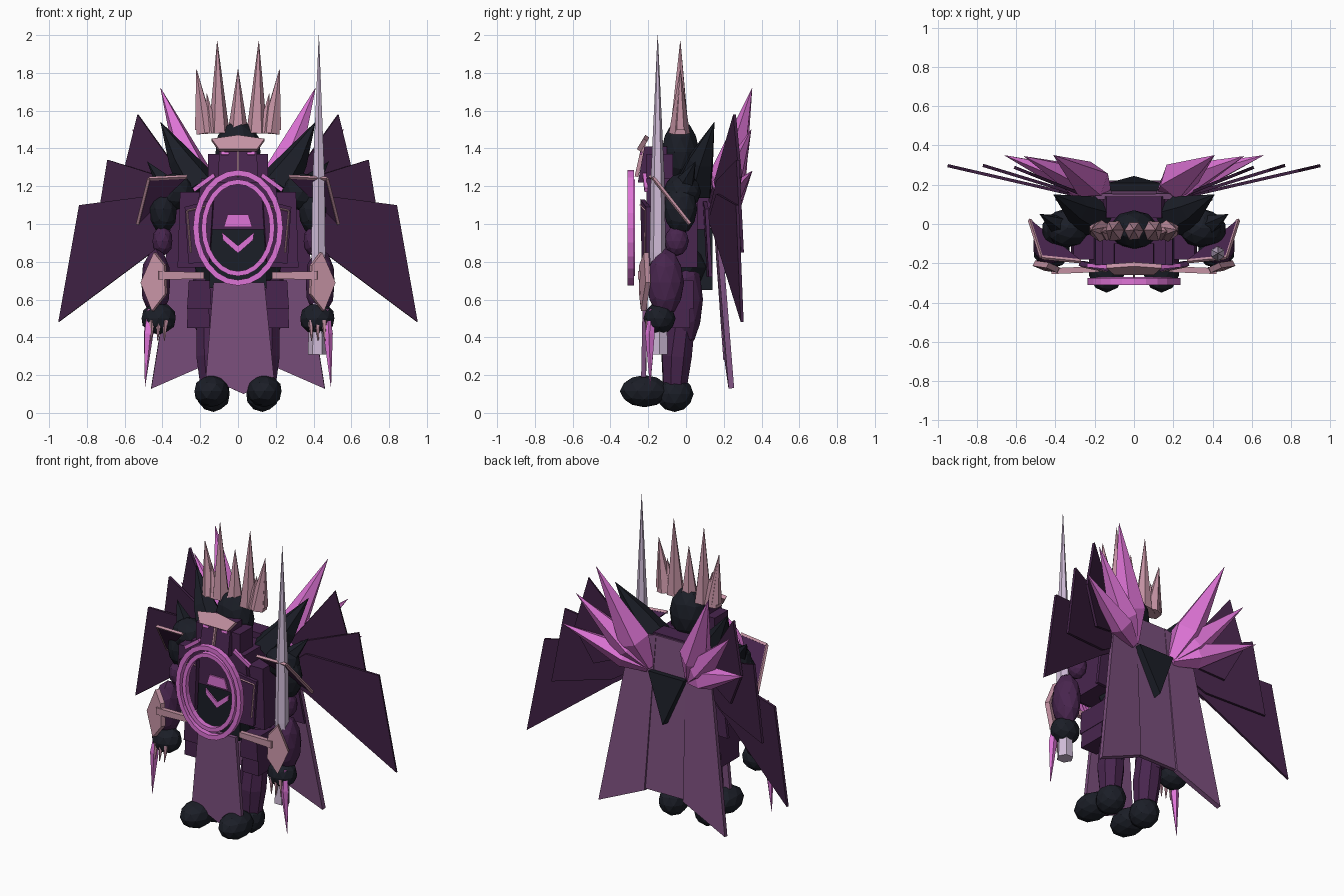
import bpy, bmesh, math
from mathutils import Vector, Matrix


def mat(name, r, g, b):
    lin = lambda c: ((c / 255 + 0.055) / 1.055) ** 2.4 if c > 10 else c / 3294
    m = bpy.data.materials.new(name)
    m.diffuse_color = (lin(r), lin(g), lin(b), 1)
    return m


BLACK = mat("blue_black", 27, 30, 39)
PURPLE = mat("dark_purple", 72, 37, 78)
WING = mat("wing_purple", 62, 32, 66)
MAUVE = mat("cloth_mauve", 123, 79, 125)
ROSE = mat("dusty_rose", 196, 146, 163)
PINK = mat("bright_magenta", 222, 116, 214)
STEEL = mat("pale_lavender", 208, 188, 216)


def finish(name, bm, m):
    bmesh.ops.recalc_face_normals(bm, faces=bm.faces)
    me = bpy.data.meshes.new(name)
    bm.to_mesh(me)
    bm.free()
    me.materials.append(m)
    ob = bpy.data.objects.new(name, me)
    bpy.context.collection.objects.link(ob)
    return ob


def ball(name, c, r, m, sub=2):
    bm = bmesh.new()
    bmesh.ops.create_icosphere(bm, subdivisions=sub, radius=1,
                               matrix=Matrix.Translation(c) @ Matrix.Diagonal((*r, 1)))
    return finish(name, bm, m)


def rod(name, rings, m, n=6):
    """Loft of polygon rings: (centre, radius); a tiny radius makes a point."""
    bm = bmesh.new()
    axis = (Vector(rings[-1][0]) - Vector(rings[0][0])).normalized()
    q = axis.to_track_quat('Z', 'Y')
    loops = []
    for c, r in rings:
        loops.append([bm.verts.new(Vector(c) + q @ Vector((r * math.cos(a), r * math.sin(a), 0)))
                      for a in (2 * math.pi * i / n for i in range(n))])
    for a, b in zip(loops, loops[1:]):
        for i in range(n):
            bm.faces.new((a[i], a[(i + 1) % n], b[(i + 1) % n], b[i]))
    bm.faces.new(loops[0])
    bm.faces.new(loops[-1])
    return finish(name, bm, m)


def plate(name, pts, t, m):
    """Flat polygon given thickness t along its normal."""
    bm = bmesh.new()
    p = [Vector(v) for v in pts]
    n = (p[1] - p[0]).cross(p[2] - p[0]).normalized() * t / 2
    a = [bm.verts.new(v - n) for v in p]
    b = [bm.verts.new(v + n) for v in p]
    bm.faces.new(a)
    bm.faces.new(b)
    for i in range(len(p)):
        j = (i + 1) % len(p)
        bm.faces.new((a[i], a[j], b[j], b[i]))
    return finish(name, bm, m)


def block(name, x, y, z, m, top=1.0, lean=0.0):
    """Box from ranges; the top can be narrowed in x and its front leaned back."""
    bm = bmesh.new()
    cx = sum(x) / 2
    for zi, k, d in ((z[0], 1, 0), (z[1], top, lean)):
        for xi in x:
            for yi, e in ((y[0], d), (y[1], 0)):
                bm.verts.new((cx + (xi - cx) * k, yi + e, zi))
    bmesh.ops.convex_hull(bm, input=bm.verts)
    return finish(name, bm, m)


def oval_ring(name, rx, rz, w, y0, y1, z, m, n=24):
    bm = bmesh.new()
    rows = []
    for i in range(n):
        a = 2 * math.pi * i / n
        rows.append([bm.verts.new((k * math.cos(a), y, z + h * math.sin(a)))
                     for k, h, y in ((rx, rz, y0), (rx - w, rz - w, y0),
                                     (rx - w, rz - w, y1), (rx, rz, y1))])
    for i in range(n):
        a, b = rows[i], rows[(i + 1) % n]
        for k in range(4):
            bm.faces.new((a[k], a[(k + 1) % 4], b[(k + 1) % 4], b[k]))
    return finish(name, bm, m)


# Torso, hips and collar
ball("hips", (0, -0.01, 0.77), (0.24, 0.14, 0.14), BLACK)
block("belly", (-0.15, 0.15), (-0.2, 0), (0.66, 0.98), BLACK, 1.1)
block("rear_waist", (-0.13, 0.13), (0, 0.14), (0.65, 0.98), BLACK)
block("chest_armor", (-0.23, 0.23), (-0.21, 0.13), (0.97, 1.24), PURPLE, 0.85)
plate("back_point", [(-0.13, 0.18, 1.05), (0.13, 0.18, 1.05), (0, 0.215, 0.74)], 0.06, BLACK)
block("back_collar", (-0.2, 0.2), (0.03, 0.14), (1.14, 1.28), PURPLE, 0.7)

# Head, mask and brow
ball("head", (0, -0.03, 1.38), (0.125, 0.1, 0.17), BLACK)
block("jaw_guard", (-0.16, 0.16), (-0.21, -0.07), (1.16, 1.37), PURPLE)
block("face_mask", (-0.105, 0.105), (-0.255, -0.1), (1.22, 1.41), PURPLE, 0.95, 0.035)
plate("nose_ridge", [(-0.006, -0.262, 1.25), (0.006, -0.262, 1.25),
                     (0.006, -0.222, 1.43), (-0.006, -0.222, 1.43)], 0.02, ROSE)
plate("brow_band", [(-0.1, -0.25, 1.39), (0.1, -0.25, 1.39), (0.14, -0.215, 1.445),
                    (0, -0.205, 1.465), (-0.14, -0.215, 1.445)], 0.025, ROSE)

# Crown
for x0, x1, top in ((-0.17, -0.22, 1.82), (-0.1, -0.11, 1.97), (0, 0, 1.82),
                    (0.1, 0.11, 1.97), (0.17, 0.22, 1.82)):
    rod("crown_spike", [((x0, -0.035, 1.48), 0.056), ((x1, -0.03, top), 0.001)], ROSE)
for s in (-1, 1):
    rod("crown_small_spike", [((s * 0.14, -0.04, 1.48), 0.045),
                              ((s * 0.165, -0.04, 1.69), 0.001)], ROSE)
    rod("crown_side_spike", [((s * 0.195, -0.03, 1.5), 0.038),
                             ((s * 0.22, -0.03, 1.82), 0.001)], ROSE)

# Chest rings and trim
oval_ring("outer_ring", 0.238, 0.306, 0.03, -0.31, -0.275, 0.98, PINK)
oval_ring("inner_ring", 0.194, 0.256, 0.026, -0.305, -0.27, 0.98, PINK)
plate("chest_gem", [(-0.075, -0.215, 0.985), (0.075, -0.215, 0.985),
                    (0.055, -0.215, 1.05), (-0.055, -0.215, 1.05)], 0.01, PINK)

# Front cloth
plate("front_cloth", [(-0.13, -0.215, 0.69), (0.14, -0.215, 0.69), (0.19, -0.225, 0.19),
                      (0.03, -0.225, 0.1), (-0.17, -0.225, 0.19)], 0.025, MAUVE)

# Back cape
plate("cape_center", [(-0.13, 0.14, 1.27), (0.13, 0.14, 1.27), (0.17, 0.21, 0.28),
                      (-0.17, 0.21, 0.28)], 0.025, MAUVE)

for s in (-1, 1):
    def P(*pts):
        return [(s * x, y, z) for x, y, z in pts]

    def R(*rings):
        return [((s * x, y, z), r) for x, y, z, r in rings]

    xr = lambda a, b: sorted((s * a, s * b))

    plate("cape_side", P((0.11, 0.14, 1.27), (0.2, 0.14, 1.25), (0.31, 0.165, 1.07),
                         (0.46, 0.24, 0.13), (0.14, 0.22, 0.27)), 0.03, MAUVE)

    # Mask eyes, collar and chest trim
    plate("eye", P((0.045, -0.236, 1.378), (0.09, -0.236, 1.384), (0.09, -0.24, 1.366),
                   (0.05, -0.24, 1.366)), 0.009, PINK)
    plate("collar_trim", P((0.23, -0.21, 1.17), (0.24, -0.21, 1.19), (0.13, -0.22, 1.27),
                           (0.12, -0.22, 1.25)), 0.02, PINK)
    plate("chest_chevron", P((0, -0.215, 0.845), (0, -0.215, 0.885), (0.06, -0.215, 0.935),
                             (0.085, -0.215, 0.955), (0.08, -0.215, 0.915)), 0.01, PINK)
    block("side_armor", xr(0.15, 0.32), (-0.18, 0.06), (0.77, 1.17), PURPLE, 0.85)
    plate("flank_plate", P((0.22, 0.1, 1.12), (0.34, 0.11, 1.08), (0.4, 0.13, 0.72),
                           (0.22, 0.12, 0.72)), 0.02, PURPLE)
    plate("breast_panel", P((0.13, -0.23, 1.13), (0.28, -0.2, 1.09), (0.26, -0.2, 0.79),
                            (0.15, -0.222, 0.8)), 0.025, PURPLE)
    for a, b in (((0.14, -0.242, 1.1), (0.27, -0.215, 1.07)),
                 ((0.27, -0.215, 1.07), (0.25, -0.217, 0.85))):
        rod("panel_trim", R((*a, 0.005), (*b, 0.005)), ROSE, 4)

    # Hip plates, legs and feet
    block("hip_plate", xr(0.14, 0.27), (-0.18, 0.04), (0.55, 0.7), PURPLE, 0.85)
    block("hip_plate_lower", xr(0.15, 0.27), (-0.17, 0.02), (0.45, 0.55), PURPLE, 0.95)
    ball("thigh", (s * 0.15, 0, 0.6), (0.1, 0.09, 0.25), PURPLE)
    ball("knee", (s * 0.14, -0.03, 0.37), (0.075, 0.075, 0.07), BLACK, 1)
    rod("shin", R((0.135, -0.06, 0.12, 0.065), (0.14, -0.05, 0.3, 0.085),
                  (0.145, -0.03, 0.46, 0.08)), PURPLE, 8)
    ball("heel", (s * 0.13, -0.06, 0.1), (0.09, 0.1, 0.095), BLACK)
    ball("toe", (s * 0.14, -0.22, 0.115), (0.095, 0.13, 0.085), BLACK)

    # Arms
    ball("shoulder", (s * 0.34, -0.02, 1.17), (0.11, 0.1, 0.1), BLACK)
    ball("upper_arm", (s * 0.395, -0.03, 1.08), (0.075, 0.09, 0.135), BLACK)
    ball("elbow", (s * 0.4, -0.05, 0.91), (0.055, 0.065, 0.08), PURPLE)
    ball("forearm", (s * 0.435, -0.11, 0.69), (0.08, 0.1, 0.18), PURPLE)
    ball("hand", (s * 0.42, -0.14, 0.5), (0.095, 0.085, 0.085), BLACK)
    for i in range(3):
        x = 0.385 + 0.035 * i
        rod("finger", R((x, -0.2, 0.49, 0.017), (x + 0.005, -0.21, 0.38, 0.002)), ROSE, 5)
    rod("hand_claw", R((0.47, -0.18, 0.55, 0.012), (0.475, -0.19, 0.42, 0.027),
                       (0.492, -0.19, 0.14, 0.001)), PINK, 5)

    # Forearm guard and cross bar
    plate("forearm_guard", P((0.44, -0.21, 0.85), (0.385, -0.235, 0.78), (0.38, -0.235, 0.63),
                             (0.45, -0.225, 0.54), (0.51, -0.2, 0.69)), 0.03, ROSE)
    plate("guard_bar", P((0.18, -0.23, 0.71), (0.42, -0.24, 0.705), (0.42, -0.24, 0.75),
                         (0.18, -0.23, 0.745)), 0.03, ROSE)

    # Shoulder horns and rimmed pauldron
    rod("large_horn", R((0.2, 0.04, 1.19, 0.11), (0.3, 0.08, 1.34, 0.072),
                        (0.41, 0.15, 1.54, 0.001)), BLACK)
    rod("small_horn", R((0.34, -0.03, 1.16, 0.08), (0.48, 0.05, 1.33, 0.001)), BLACK, 5)
    a, b, c = (0.27, -0.19, 1.25), (0.47, -0.17, 1.24), (0.53, 0.02, 1.0)
    plate("pauldron", P(a, b, c), 0.012, PURPLE)
    for p, q in ((a, b), (b, c)):
        rod("pauldron_rim", R((*p, 0.011), (*q, 0.011)), ROSE, 4)

    # Wing blades, fanned at different angles
    for slope, outline in (
            (0.4, ((0.2, 1.12), (0.53, 1.58), (0.61, 1.25), (0.5, 1.02))),
            (0.305, ((0.2, 1.05), (0.34, 1.23), (0.69, 1.34), (0.77, 0.85), (0.4, 0.92))),
            (0.23, ((0.2, 1.02), (0.38, 1.16), (0.84, 1.1), (0.95, 0.48), (0.4, 0.89)))):
        plate("wing_blade", P(*[(x, 0.125 + slope * (x - 0.2), z) for x, z in outline]),
              0.016, WING)

    # Crystal fan on the back
    root = Vector((0.15, 0.17, 1.06))
    for tip, w in (((0.41, 0.35, 1.72), 0.1), ((0.56, 0.345, 1.5), 0.09),
                   ((0.66, 0.35, 1.28), 0.08)):
        mid = root.lerp(Vector(tip), 0.28)
        rod("back_crystal", R((*root, 0.035), (*mid, w), (*tip, 0.001)), PINK, 5)

# Sword
rod("sword_grip", [((0.42, -0.14, 0.31), 0.05), ((0.42, -0.14, 0.48), 0.045)], STEEL)
rod("sword_blade", [((0.425, -0.15, 0.5), 0.03), ((0.425, -0.15, 0.85), 0.043),
                    ((0.427, -0.15, 1.25), 0.036), ((0.428, -0.15, 2.0), 0.001)], STEEL)
